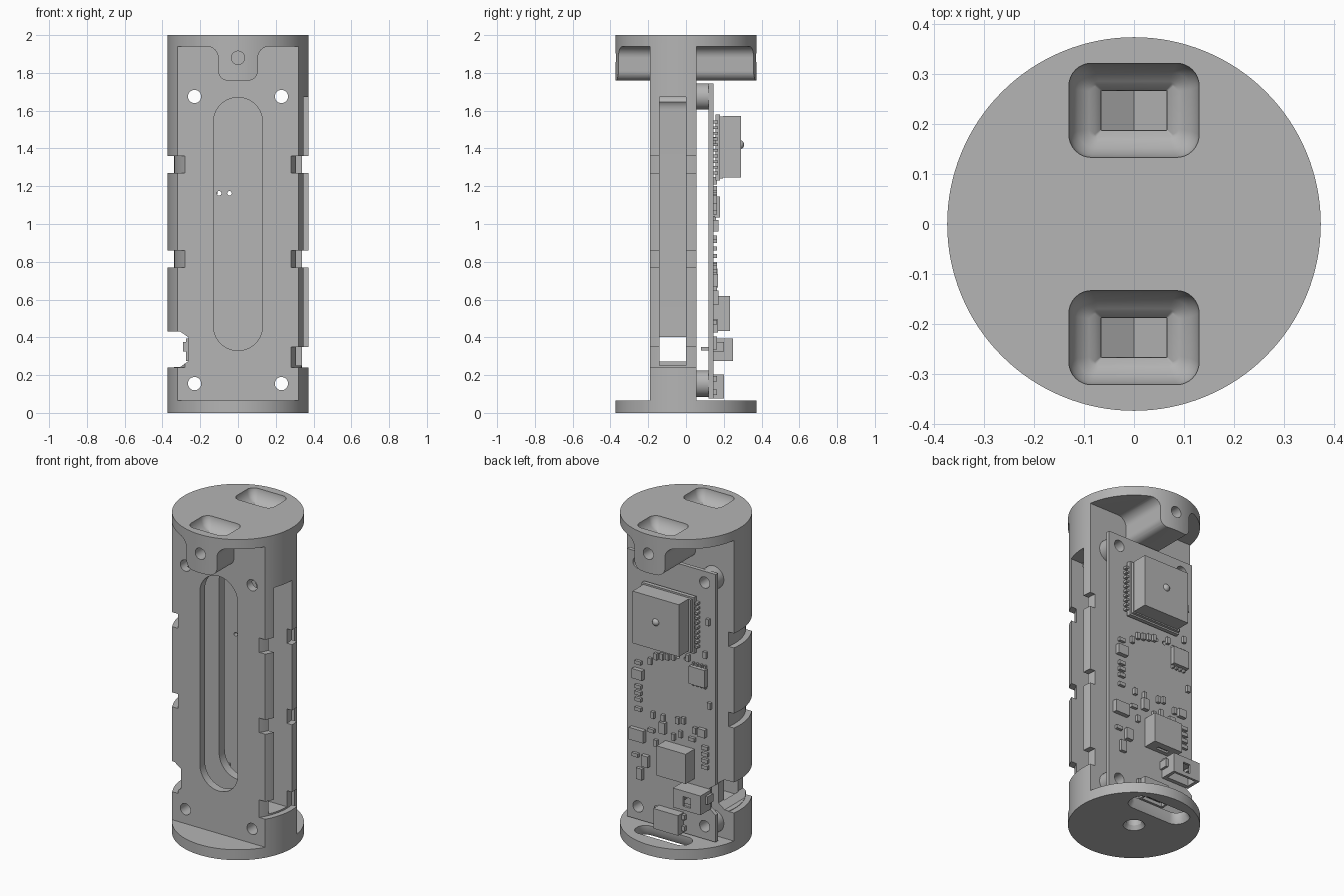
import bpy, bmesh, math
from mathutils import Matrix, Vector

if "Cube" in bpy.data.objects:
    bpy.data.objects.remove(bpy.data.objects["Cube"], do_unlink=True)

grey = bpy.data.materials.new("plain grey")
grey.use_nodes = True
grey.diffuse_color = (0.46, 0.46, 0.46, 1)
grey.node_tree.nodes["Principled BSDF"].inputs["Base Color"].default_value = grey.diffuse_color

R, FRONT, BACK = 0.373, -0.19, 0.055      # shell radius, spine faces
BOARD_IN, BOARD_OUT = 0.12, 0.145         # circuit board faces


def finish(name, bm):
    bmesh.ops.recalc_face_normals(bm, faces=bm.faces)
    mesh = bpy.data.meshes.new(name)
    bm.to_mesh(mesh)
    bm.free()
    mesh.materials.append(grey)
    ob = bpy.data.objects.new(name, mesh)
    bpy.context.collection.objects.link(ob)
    return ob


def loft(name, rings, closed=False):
    """Skin matching rings of points; cap the ends or close the loop."""
    bm = bmesh.new()
    vs = [[bm.verts.new(p) for p in ring] for ring in rings]
    pairs = list(zip(vs, vs[1:])) + ([(vs[-1], vs[0])] if closed else [])
    n = len(vs[0])
    for a, b in pairs:
        for i in range(n):
            j = (i + 1) % n
            bm.faces.new((a[i], a[j], b[j], b[i]))
    if not closed:
        bm.faces.new(vs[0])
        bm.faces.new(vs[-1])
    return finish(name, bm)


def prism(name, outline, y0, y1):
    return loft(name, [[(x, y, z) for x, z in outline] for y in (y0, y1)])


def circle(r, n=96):
    return [(r * math.cos(math.tau * i / n), r * math.sin(math.tau * i / n)) for i in range(n)]


def rod_y(name, x, z, r, y0, y1, n=32):
    return prism(name, [(x + a, z + b) for a, b in circle(r, n)], y0, y1)


def tube(name, r0, r1, z0, z1):
    spots = ((r0, z0), (r1, z0), (r1, z1), (r0, z1))
    return loft(name, [[(x, y, z) for x, y in circle(r)] for r, z in spots], closed=True)


def rounded(w, h, r, steps=8):
    """Rounded rectangle with half sizes w and h."""
    pts = []
    for k, (sx, sy) in enumerate(((1, 1), (-1, 1), (-1, -1), (1, -1))):
        for i in range(steps + 1):
            a = math.pi / 2 * (k + i / steps)
            pts.append((sx * (w - r) + r * math.cos(a), sy * (h - r) + r * math.sin(a)))
    return pts


def funnel(name, cy, levels):
    return loft(name, [[(x, cy + y, z) for x, y in rounded(w, h, r)] for z, w, h, r in levels])


def cut(ob, cutters, keep=False):
    for c in cutters:
        m = ob.modifiers.new("cut", "BOOLEAN")
        m.operation, m.solver, m.object = "DIFFERENCE", "EXACT", c
        bpy.context.view_layer.objects.active = ob
        bpy.ops.object.modifier_apply(modifier=m.name)
        if not keep:
            bpy.data.objects.remove(c, do_unlink=True)


def smooth(ob):
    bpy.ops.object.select_all(action="DESELECT")
    ob.select_set(True)
    bpy.context.view_layer.objects.active = ob
    bpy.ops.object.shade_smooth_by_angle(angle=math.radians(30))


def boxes(name, specs):
    """Boxes given as x, z centre, width, height and y range."""
    bm = bmesh.new()
    for x, z, w, h, y0, y1 in specs:
        m = Matrix.Translation((x, (y0 + y1) / 2, z)) @ Matrix.Diagonal((w, y1 - y0, h, 1))
        bmesh.ops.create_cube(bm, size=1, matrix=m)
    return finish(name, bm)


# Shell: full cylinder, cleared in front of and behind the spine
shell = loft("shell", [[(x, y, z) for x, y in circle(R, 128)] for z in (0, 2)])
arc = [math.pi / 2 * i / 8 for i in range(9)]
lug = [(0.165 - 0.06 * math.sin(a), 1.88 + 0.06 * math.cos(a)) for a in arc]
lug += [(0.055 + 0.05 * math.cos(a), 1.81 - 0.05 * math.sin(a)) for a in arc]
outline = [(-0.5, 0.065), (0.5, 0.065), (0.5, 1.94)] + lug
outline += [(-x, z) for x, z in reversed(lug)] + [(-0.5, 1.94)]
cut(shell, [prism("front_clear", outline, -0.5, FRONT), prism("back_clear", outline, BACK, 0.5)])

# Battery bay open to one side, long window, strap grooves
bay = [(0.5, 0.25), (0.5, 1.672)]
bay += [(-0.2 - 0.065 * math.sin(a), 1.607 + 0.065 * math.cos(a)) for a in arc] + [(-0.265, 0.25)]
window = [(x, z + 1) for x, z in rounded(0.13, 0.67, 0.1299, 16)]
cut(shell, [prism("bay", bay, -0.14, 0), prism("window", window, -0.4, 0.1)])
cut(shell, [tube("groove", 0.338, 0.5, a, b) for a, b in ((0.24, 0.35), (0.77, 0.86), (1.27, 1.36))])

# Cable notch shared by shell and board
notch_line = [(-0.5, 0.24), (-0.305, 0.243), (-0.262, 0.275), (-0.262, 0.4), (-0.305, 0.43), (-0.5, 0.433)]
notch = prism("cable_notch", notch_line, -0.4, 0.2)
cut(shell, [notch], keep=True)

# Strap pockets with cross bores in the top lugs
for s in (-1, 1):
    cy = 0.227 * s
    levels = [(2.01, 0.13, 0.094, 0.045), (1.995, 0.13, 0.094, 0.045), (1.975, 0.125, 0.088, 0.042),
              (1.95, 0.112, 0.076, 0.035), (1.935, 0.09, 0.058, 0.02), (1.93, 0.078, 0.052, 0.004),
              (1.915, 0.066, 0.04, 0.002), (1.88, 0.066, 0.04, 0.002)]
    vee = [(-0.065, 1.89), (0.065, 1.89), (0.065, 1.84), (0, 1.8), (-0.065, 1.84)]
    cut(shell, [funnel("pocket", cy, levels), prism("pocket_floor", vee, cy - 0.039, cy + 0.039),
                rod_y("bore", 0, 1.88, 0.035, *sorted((s * 0.21, s * 0.5)))])

# Base openings
slot = [(-0.01, 0.205, 0.08, 0.07), (0.03, 0.185, 0.06, 0.055), (0.066, 0.185, 0.06, 0.055),
        (0.07, 0.185, 0.06, 0.055)]
centre = [(-0.01, 0.068, 0.068, 0.0679), (0.025, 0.045, 0.045, 0.0449), (0.15, 0.045, 0.045, 0.0449)]
cut(shell, [funnel("base_slot", 0.22, slot), funnel("base_hole", 0, centre)])

# Circuit board and standoffs with through holes
board = boxes("circuit_board", [(0, 0.91, 0.61, 1.67, BOARD_IN, BOARD_OUT)])
cut(board, [notch])
for x in (-0.1, -0.045):
    cut(board, [rod_y("via", x, 1.163, 0.012, 0, 0.3, 16)])
for x in (-0.23, 0.23):
    for z in (0.155, 1.675):
        post = rod_y("standoff", x, z, 0.07, BACK - 0.001, BOARD_IN)
        hole = rod_y("screw_hole", x, z, 0.035, -0.5, 0.5)
        for ob in (shell, board, post):
            cut(ob, [hole], keep=True)
        bpy.data.objects.remove(hole, do_unlink=True)
        smooth(post)
smooth(shell)
smooth(board)

# Radio module on a leaded base
Y = BOARD_OUT
boxes("module_base", [(0, 1.405, 0.36, 0.35, Y + 0.01, 0.18), (0, 1.405, 0.34, 0.33, 0.18, 0.197)])
boxes("module_block", [(0.005, 1.41, 0.32, 0.325, 0.197, 0.292)])
boxes("module_leads", [(s * 0.185, 1.27 + i * 0.03, 0.025, 0.014, Y, 0.17) for s in (-1, 1) for i in range(10)])
bm = bmesh.new()
bmesh.ops.create_uvsphere(bm, u_segments=24, v_segments=12, radius=0.024,
                          matrix=Matrix.Translation((0.005, 0.284, 1.42)))
smooth(finish("module_dome", bm))

# Chips
boxes("regulator_chip", [(-0.2, 1.09, 0.11, 0.11, Y + 0.006, 0.18)])
boxes("regulator_legs", [(-0.24 + i * 0.027, 1.09 + s * 0.06, 0.012, 0.025, Y, 0.16)
                         for i in range(4) for s in (-1, 1)])
boxes("flat_chips", [(0.22, 0.99, 0.07, 0.06, Y, 0.172), (0.225, 0.61, 0.1, 0.075, Y, 0.172),
                     (0.17, 0.46, 0.045, 0.07, Y, 0.17), (0.21, 0.37, 0.04, 0.07, Y, 0.165),
                     (-0.22, 0.74, 0.05, 0.05, Y, 0.168), (0.05, 0.7, 0.04, 0.07, Y, 0.17)])
coil = boxes("power_coil", [(-0.06, 0.525, 0.2, 0.185, Y, 0.232)])
cut(coil, [boxes("coil_groove", [(-0.06, 0.43, 0.08, 0.03, 0.17, 0.19)])])

# Battery socket: open shell with pins through the board
socket = boxes("battery_socket", [(-0.18, 0.335, 0.19, 0.12, Y, 0.25)])
cut(socket, [boxes("socket_mouth", [(-0.18, 0.30, 0.15, 0.13, 0.17, 0.235)]),
             boxes("socket_slits", [(-0.18, 0.33, 0.05, 0.06, 0.2, 0.3)])])
boxes("socket_pins", [(-0.18 + s * 0.035, 0.34, 0.018, 0.018, 0.08, 0.23) for s in (-1, 1)]
      + [(-0.18 + s * 0.1, 0.35, 0.02, 0.05, Y, 0.2) for s in (-1, 1)])

# Data port: hollow metal shell with side tabs
port = boxes("data_port", [(0, 0.14, 0.17, 0.125, Y, 0.2)])
cut(port, [boxes("port_mouth", [(0, 0.1, 0.145, 0.16, 0.157, 0.19)])])
boxes("port_tabs", [(s * 0.09, z, 0.03, 0.03, Y, 0.165) for s in (-1, 1) for z in (0.11, 0.18)]
      + [(0, 0.14, 0.1, 0.1, 0.168, 0.178)])

# Small surface parts
upright = [(0.14, 1.09), (0.1, 1.13), (0.06, 1.14), (0.02, 1.15), (-0.02, 1.16), (0.12, 0.76), (0.05, 0.76),
           (-0.05, 0.77), (-0.09, 0.78), (-0.17, 0.74), (-0.27, 0.92), (-0.26, 1.44), (-0.24, 1.23),
           (0.1, 0.59), (-0.07, 0.69), (-0.12, 1.18), (-0.02, 0.66)]
flat = [(0.22, z) for z in (0.91, 0.87, 0.83, 0.77, 1.06)] + [(-0.24, z) for z in (0.65, 0.61, 0.57, 0.53)]
flat += [(0.24, 0.48), (0.13, 0.66), (-0.15, 0.68)]
boxes("small_parts", [(x, z, 0.022, 0.04, Y, 0.163) for x, z in upright]
      + [(x, z, 0.042, 0.022, Y, 0.163) for x, z in flat])
